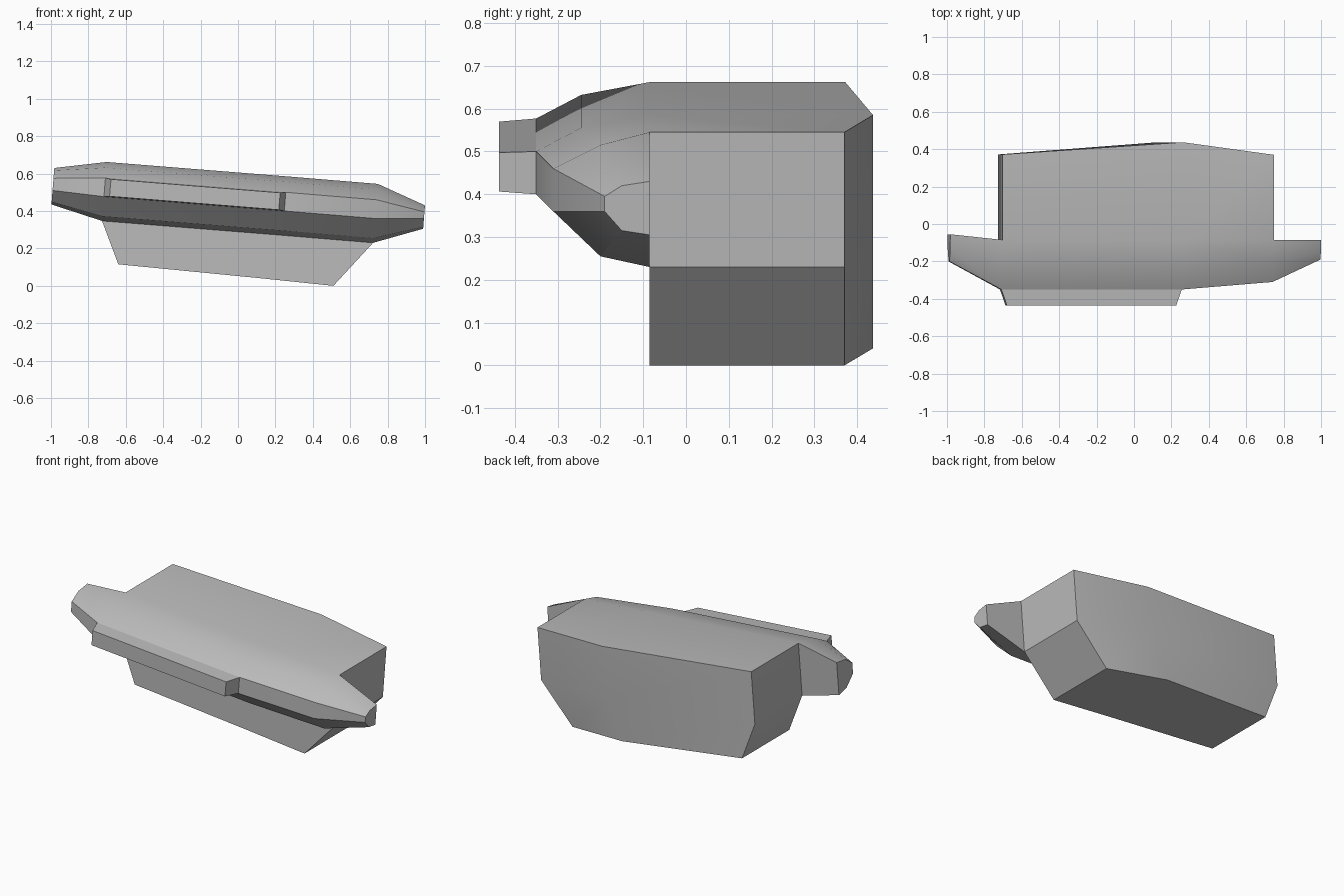
import bpy, bmesh, math

cube = bpy.data.objects.get("Cube")
if cube:
    bpy.data.objects.remove(cube)

grey = bpy.data.materials.new("plain grey")
grey.use_nodes = True
grey.diffuse_color = (0.5, 0.5, 0.5, 1)
grey.node_tree.nodes["Principled BSDF"].inputs["Base Color"].default_value = (0.5, 0.5, 0.5, 1)

TILT = 0.079  # the whole form leans down towards +x


def finish(name, bm):
    bmesh.ops.remove_doubles(bm, verts=bm.verts, dist=0.0005)
    bmesh.ops.recalc_face_normals(bm, faces=bm.faces)
    mesh = bpy.data.meshes.new(name)
    bm.to_mesh(mesh)
    bm.free()
    obj = bpy.data.objects.new(name, mesh)
    bpy.context.collection.objects.link(obj)
    mesh.materials.append(grey)
    bpy.ops.object.select_all(action='DESELECT')
    obj.select_set(True)
    bpy.context.view_layer.objects.active = obj
    bpy.ops.object.shade_smooth_by_angle(angle=math.radians(30))


def section(x, z_mid, profile):
    """Profile of (y, z) placed across x, leaning with the tilt."""
    return [(x + TILT * (z - z_mid), y, z) for y, z in profile]


def full_profile(y_top, nose, chin, base):
    """Top rear, brow, nose top, nose bottom, chin, bottom rear at the given base height."""
    heights = (0.315, 0.285, 0.23, 0.13, 0.025, 0)
    ys = (-0.085, y_top, nose, nose, chin, -0.085)
    return [(y, base + h) for y, h in zip(ys, heights)]


# front wing: open profiles from the right tip to the left tip
left_tip = [(-0.055, 0.63), (-0.14, 0.617), (-0.2, 0.575), (-0.2, 0.51), (-0.13, 0.45), (-0.055, 0.435)]
right_tip = [(-0.085, 0.43), (-0.15, 0.42), (-0.19, 0.395), (-0.19, 0.36), (-0.15, 0.315), (-0.085, 0.305)]
wing = [
    section(-0.99, 0.53, left_tip),
    section(-0.715, 0.5, full_profile(-0.245, -0.35, -0.235, 0.347)),
    section(0.25, 0.43, full_profile(-0.245, -0.35, -0.235, 0.27)),
    section(0.735, 0.39, full_profile(-0.2, -0.31, -0.2, 0.23)),
    section(0.995, 0.37, right_tip),
]

bm = bmesh.new()


def face(*points):
    bm.faces.new([bm.verts.new(p) for p in points])


for a, b in zip(wing, wing[1:]):
    for i in range(5):
        face(a[i], a[i + 1], b[i + 1], b[i])
for tip, root in ((wing[0], wing[1]), (wing[4], wing[3])):
    face(*tip)
    face(tip[0], tip[5], root[5], root[0])

# rear body: three columns, each with a top, middle and bottom corner
lows = [(-0.64, 0.115), (0.125, 0.04), (0.51, 0.0)]
fronts, rears = [], []
for s, (x, z), rear_y in zip(wing[1:4], lows, (0.372, 0.437, 0.37)):
    column = [s[0], s[5], (x, -0.085, z)]
    fronts.append(column)
    rears.append([(p[0], rear_y, p[2]) for p in column])
for j in range(2):
    f, g, r, q = fronts[j], fronts[j + 1], rears[j], rears[j + 1]
    face(f[0], g[0], q[0], r[0])
    face(f[2], g[2], q[2], r[2])
    face(f[1], g[1], g[2], f[2])
    for i in range(2):
        face(r[i], q[i], q[i + 1], r[i + 1])
for j in (0, 2):
    for i in range(2):
        face(fronts[j][i], fronts[j][i + 1], rears[j][i + 1], rears[j][i])
finish("hull", bm)

# front panel: a shallow box with slanted ends on the nose
bm = bmesh.new()
back = [wing[1][2], wing[1][3], wing[2][3], wing[2][2]]
front = [(x + d, -0.437, z - TILT * d - (0.005 if i in (0, 3) else -0.004))
         for i, ((x, y, z), d) in enumerate(zip(back, (0.03, 0.03, -0.03, -0.03)))]
face(*front)
face(*back)
for i in range(4):
    k = (i + 1) % 4
    face(back[i], back[k], front[k], front[i])
finish("front_panel", bm)
